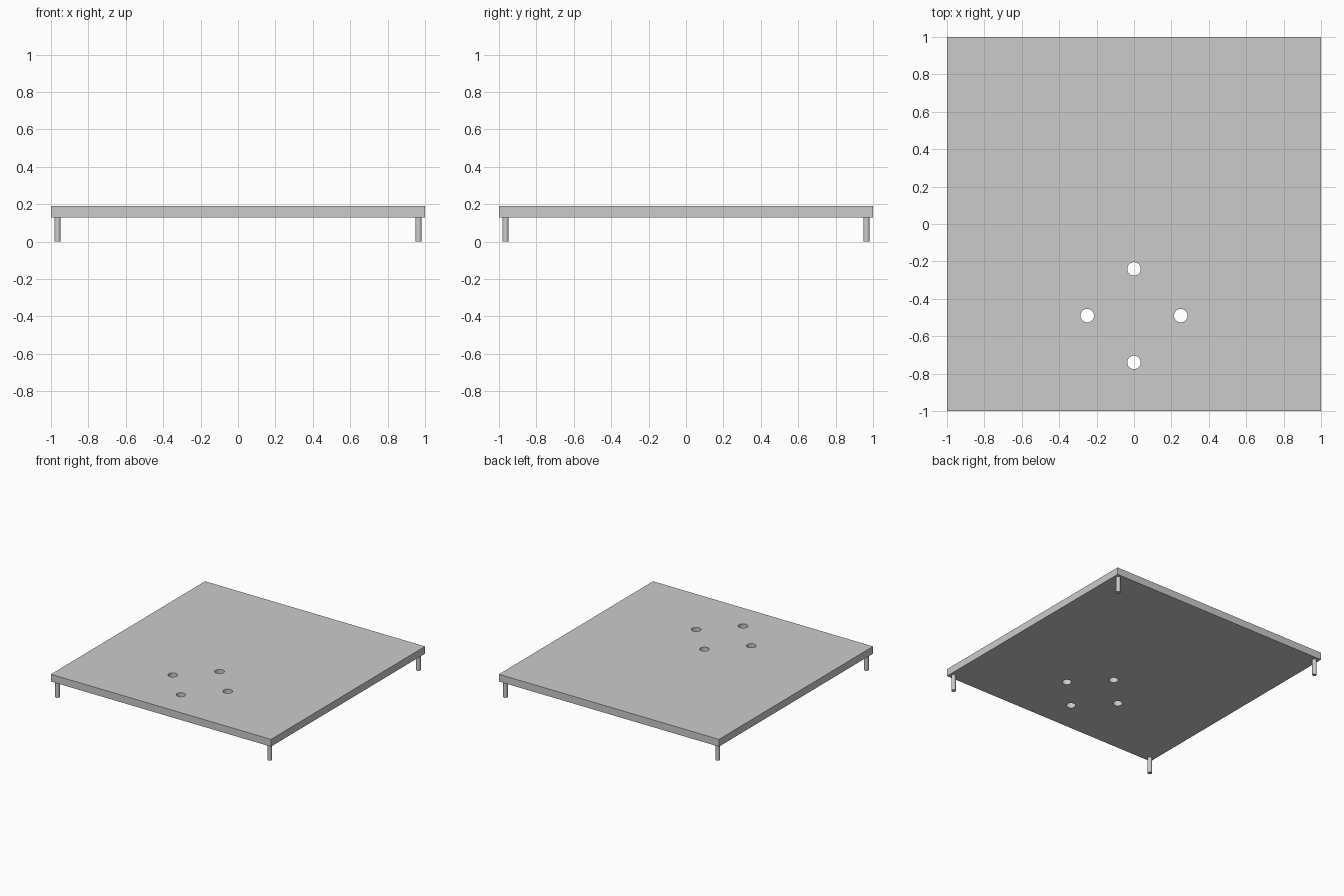
import bpy

cube = bpy.data.objects.get("Cube")
if cube:
    bpy.data.objects.remove(cube, do_unlink=True)

PLATE_BOTTOM, PLATE_TOP = 0.13, 0.19
LEG_INSET, LEG_RADIUS = 0.965, 0.017
HOLE_RADIUS, HOLE_SPREAD, HOLE_CENTRE_Y = 0.036, 0.25, -0.49

grey = bpy.data.materials.new("plain_grey")
grey.use_nodes = True
colour = (0.6, 0.6, 0.6, 1)
grey.diffuse_color = colour
grey.node_tree.nodes["Principled BSDF"].inputs["Base Color"].default_value = colour


def cylinder(name, x, y, bottom, top, radius, sides):
    bpy.ops.mesh.primitive_cylinder_add(
        vertices=sides, radius=radius, depth=top - bottom,
        location=(x, y, (bottom + top) / 2))
    obj = bpy.context.object
    obj.name = name
    obj.data.materials.append(grey)
    return obj


# Square top plate
bpy.ops.mesh.primitive_cube_add(size=2, location=(0, 0, (PLATE_BOTTOM + PLATE_TOP) / 2))
plate = bpy.context.object
plate.name = "plate"
plate.scale.z = (PLATE_TOP - PLATE_BOTTOM) / 2
bpy.ops.object.transform_apply(location=False, rotation=False, scale=True)
plate.data.materials.append(grey)

# Four through holes in a diamond
for dx, dy in ((1, 0), (-1, 0), (0, 1), (0, -1)):
    cutter = cylinder("hole_cutter", dx * HOLE_SPREAD, HOLE_CENTRE_Y + dy * HOLE_SPREAD,
                      PLATE_BOTTOM - 0.1, PLATE_TOP + 0.1, HOLE_RADIUS, 48)
    cut = plate.modifiers.new("hole", "BOOLEAN")
    cut.operation = "DIFFERENCE"
    cut.solver = "EXACT"
    cut.object = cutter
    bpy.ops.object.select_all(action="DESELECT")
    plate.select_set(True)
    bpy.context.view_layer.objects.active = plate
    bpy.ops.object.modifier_apply(modifier=cut.name)
    bpy.data.objects.remove(cutter, do_unlink=True)
bpy.ops.object.shade_smooth_by_angle()

# Round corner legs
for side, sx in (("left", 1), ("right", -1)):
    for end, sy in (("front", -1), ("back", 1)):
        cylinder(f"{end}_{side}_leg", sx * LEG_INSET, sy * LEG_INSET,
                 0, PLATE_BOTTOM, LEG_RADIUS, 32)
        bpy.ops.object.shade_smooth_by_angle()
